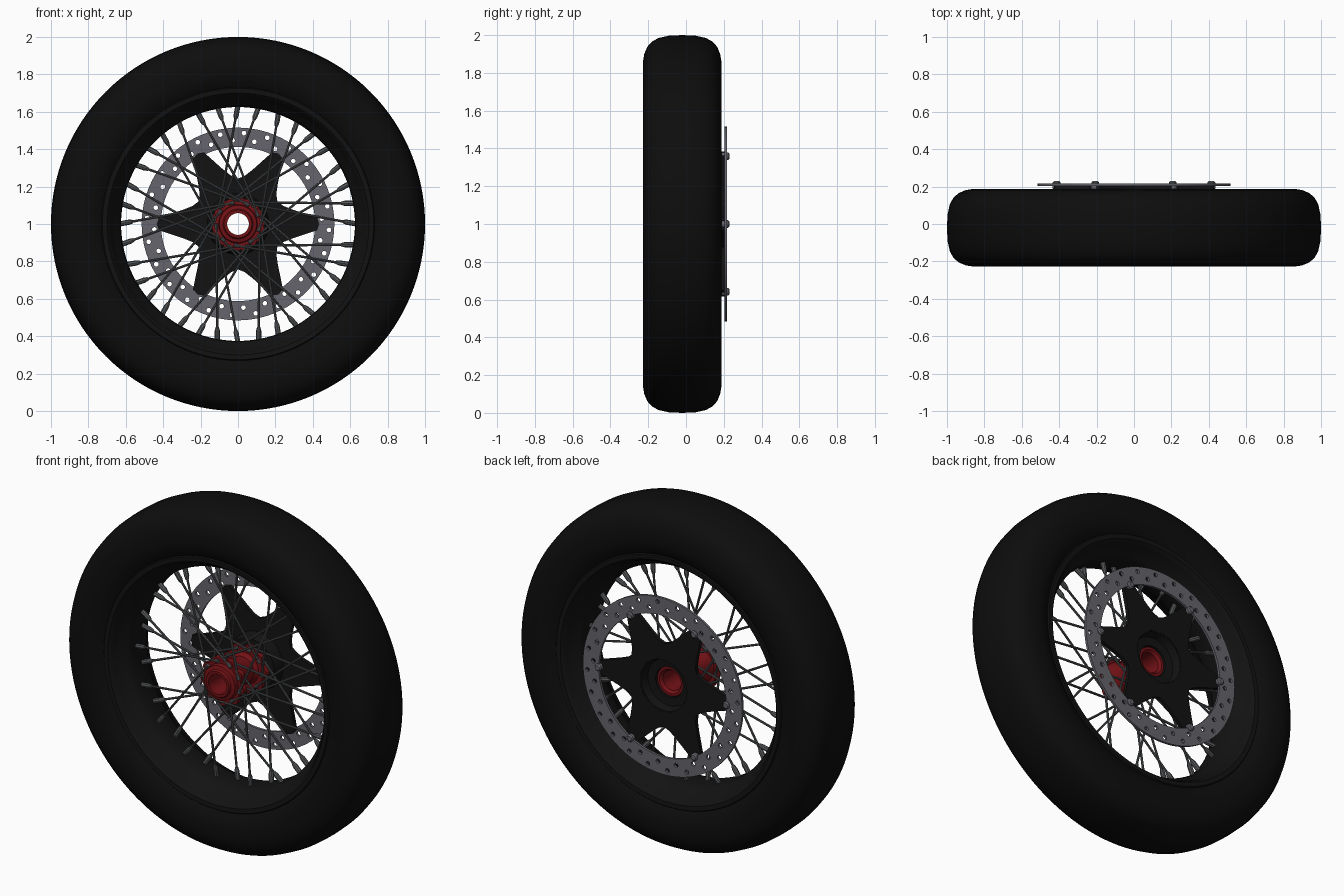
import bpy, bmesh
from math import sin, cos, radians, pi
from mathutils import Vector

cube = bpy.data.objects.get("Cube")
if cube:
    bpy.data.objects.remove(cube, do_unlink=True)

AXLE = Vector((0, 0, 1))
MID = -0.02          # centre plane of the tyre


def material(name, rgb):
    m = bpy.data.materials.new(name)
    m.use_nodes = True
    m.diffuse_color = (*rgb, 1)
    bsdf = m.node_tree.nodes["Principled BSDF"]
    bsdf.inputs["Base Color"].default_value = (*rgb, 1)
    bsdf.inputs["Roughness"].default_value = 0.6
    return m


RUBBER = material("black rubber", (0.004, 0.004, 0.004))
BLACK = material("black metal", (0.006, 0.006, 0.006))
RED = material("red anodised", (0.17, 0.006, 0.008))
DISC = material("disc steel", (0.13, 0.13, 0.15))
SPOKE = material("spoke steel", (0.09, 0.095, 0.1))


def finish(name, bm, mat, angle=35):
    bmesh.ops.remove_doubles(bm, verts=bm.verts, dist=1e-5)
    bmesh.ops.recalc_face_normals(bm, faces=bm.faces)
    mesh = bpy.data.meshes.new(name)
    bm.to_mesh(mesh)
    bm.free()
    mesh.materials.append(mat)
    ob = bpy.data.objects.new(name, mesh)
    bpy.context.collection.objects.link(ob)
    bpy.ops.object.select_all(action="DESELECT")
    ob.select_set(True)
    bpy.context.view_layer.objects.active = ob
    bpy.ops.object.shade_smooth_by_angle(angle=radians(angle))
    return ob


def lathe(name, profile, mat, steps=96):
    """Turn a closed (y, radius) profile round the axle."""
    bm = bmesh.new()
    vs = [bm.verts.new((0, y, 1 + r)) for y, r in profile]
    es = [bm.edges.new((vs[i - 1], vs[i])) for i in range(len(vs))]
    bmesh.ops.spin(bm, geom=vs + es, cent=AXLE, axis=(0, 1, 0), dvec=(0, 0, 0),
                   angle=2 * pi, steps=steps, use_merge=False)
    return finish(name, bm, mat)


def mirrored(half):
    """Mirror (half width, radius) points about the tyre centre plane."""
    return ([(MID - h, r) for h, r in half]
            + [(MID + h, r) for h, r in reversed(half) if h > 0])


def polar(r, deg):
    return r * cos(radians(deg)), r * sin(radians(deg))


def circle(r, n, centre=(0, 0)):
    return [(centre[0] + r * cos(2 * pi * i / n), centre[1] + r * sin(2 * pi * i / n))
            for i in range(n)]


def plate(name, outlines, y, thick, mat):
    """Flat plate facing the axle direction; inner outlines become holes."""
    cu = bpy.data.curves.new(name, "CURVE")
    cu.dimensions, cu.fill_mode, cu.extrude = "2D", "BOTH", thick / 2
    for pts in outlines:
        sp = cu.splines.new("POLY")
        sp.points.add(len(pts) - 1)
        for p, (u, v) in zip(sp.points, pts):
            p.co = (u, v, 0, 1)
        sp.use_cyclic_u = True
    temp = bpy.data.objects.new(name + "_outline", cu)
    bpy.context.collection.objects.link(temp)
    bpy.context.view_layer.update()
    bm = bmesh.new()
    bm.from_mesh(temp.evaluated_get(bpy.context.evaluated_depsgraph_get()).to_mesh())
    bpy.data.objects.remove(temp, do_unlink=True)
    ob = finish(name, bm, mat)
    ob.rotation_euler = (pi / 2, 0, 0)
    ob.location = (0, y, 1)
    return ob


def rod(bm, a, b, r1, r2, sides):
    """Add a capped, possibly tapered rod between two points."""
    d = b - a
    new = bmesh.ops.create_cone(bm, cap_ends=True, segments=sides, radius1=r1,
                                radius2=r2, depth=d.length)["verts"]
    bmesh.ops.rotate(bm, verts=new, matrix=d.to_track_quat("Z", "Y").to_matrix())
    bmesh.ops.translate(bm, verts=new, vec=(a + b) / 2)


def on_wheel(r, deg, y):
    u, v = polar(r, deg)
    return Vector((u, y, 1 + v))


# Tyre: rounded crown, flat walls, bead tucked into the rim
lathe("tyre", mirrored([
    (0, 0.7), (0.15, 0.7), (0.175, 0.725), (0.185, 0.745), (0.2, 0.77), (0.207, 0.81),
    (0.2075, 0.86), (0.201, 0.9), (0.185, 0.938), (0.16, 0.966), (0.125, 0.985),
    (0.07, 0.997), (0, 1)]), RUBBER, 128)

# Rim: lip, stepped shoulder and shallow well
lathe("rim", mirrored([
    (0, 0.625), (0.06, 0.628), (0.09, 0.64), (0.11, 0.665), (0.155, 0.68), (0.172, 0.69),
    (0.182, 0.7), (0.184, 0.725), (0.172, 0.735), (0.15, 0.72), (0, 0.71)]), BLACK, 128)

# Hub: bored barrel with end collars
lathe("hub", [
    (-0.19, 0.058), (-0.19, 0.074), (-0.178, 0.08), (-0.172, 0.1), (-0.14, 0.104),
    (-0.1, 0.1), (-0.06, 0.075), (0.04, 0.075), (0.07, 0.1), (0.1, 0.1), (0.13, 0.088),
    (0.145, 0.084), (0.145, 0.07), (0.13, 0.058)], RED, 64)

# Lobed spoke flanges, one lobe for each pair of spokes
FRONT_Y, BACK_Y = -0.13, 0.075
for name, y, phase in (("front_flange", FRONT_Y, -10), ("back_flange", BACK_Y, 0)):
    rim_line = [polar(0.13 + 0.011 * cos(radians(9 * (a - phase))), a)
                for a in range(0, 360, 3)]
    plate(name, [rim_line, circle(0.07, 48)], y, 0.03, RED)

# Crossed spokes with nipples: four per lobe, alternating flange and lean
spokes, nipples = bmesh.new(), bmesh.new()
for i in range(36):
    front = i % 2 == 0
    lean = 1 if i % 4 < 2 else -1
    rim_deg = 10 * i
    flange_y = (FRONT_Y if front else BACK_Y) + 0.018 * lean
    a = on_wheel(0.116, rim_deg + 75 * lean, flange_y)
    b = on_wheel(0.635, rim_deg, MID + (-0.02 if front else 0.02))
    d = (b - a).normalized()
    rod(spokes, a, b, 0.0065, 0.0065, 8)
    rod(spokes, a - d * 0.012, a + d * 0.012, 0.01, 0.01, 8)
    rod(nipples, b - d * 0.055, b, 0.014, 0.014, 8)
    rod(nipples, b - d * 0.075, b - d * 0.055, 0.009, 0.014, 8)
finish("spokes", spokes, SPOKE)
finish("spoke_nipples", nipples, SPOKE)

# Brake disc with two staggered rows of drilled holes
holes = [circle(0.0125, 12, polar(0.487 if k % 2 else 0.448, 7.5 * k + 3.75))
         for k in range(48)]
plate("brake_disc", [circle(0.515, 120), circle(0.412, 96)] + holes, 0.21, 0.014, DISC)

# Six-armed disc carrier
star = []
for arm in range(0, 360, 60):
    for r, offset in ((0.26, -22), (0.3, -15), (0.425, -4.5), (0.432, 0),
                      (0.425, 4.5), (0.3, 15), (0.26, 22), (0.243, 30)):
        star.append(polar(r, arm + offset))
plate("disc_carrier", [star, circle(0.155, 64)], 0.194, 0.022, BLACK)

# Recessed carrier centre joining the hub end
lathe("carrier_cup", [
    (0.204, 0.158), (0.204, 0.148), (0.16, 0.135), (0.155, 0.088), (0.125, 0.088),
    (0.125, 0.145), (0.185, 0.165)], BLACK, 64)

# Rivets fixing the disc to the arm tips
rivets = bmesh.new()
for arm in range(0, 360, 60):
    rod(rivets, on_wheel(0.414, arm, 0.19), on_wheel(0.414, arm, 0.222), 0.021, 0.021, 20)
    rod(rivets, on_wheel(0.414, arm, 0.222), on_wheel(0.414, arm, 0.229), 0.021, 0.014, 20)
finish("disc_rivets", rivets, DISC)
